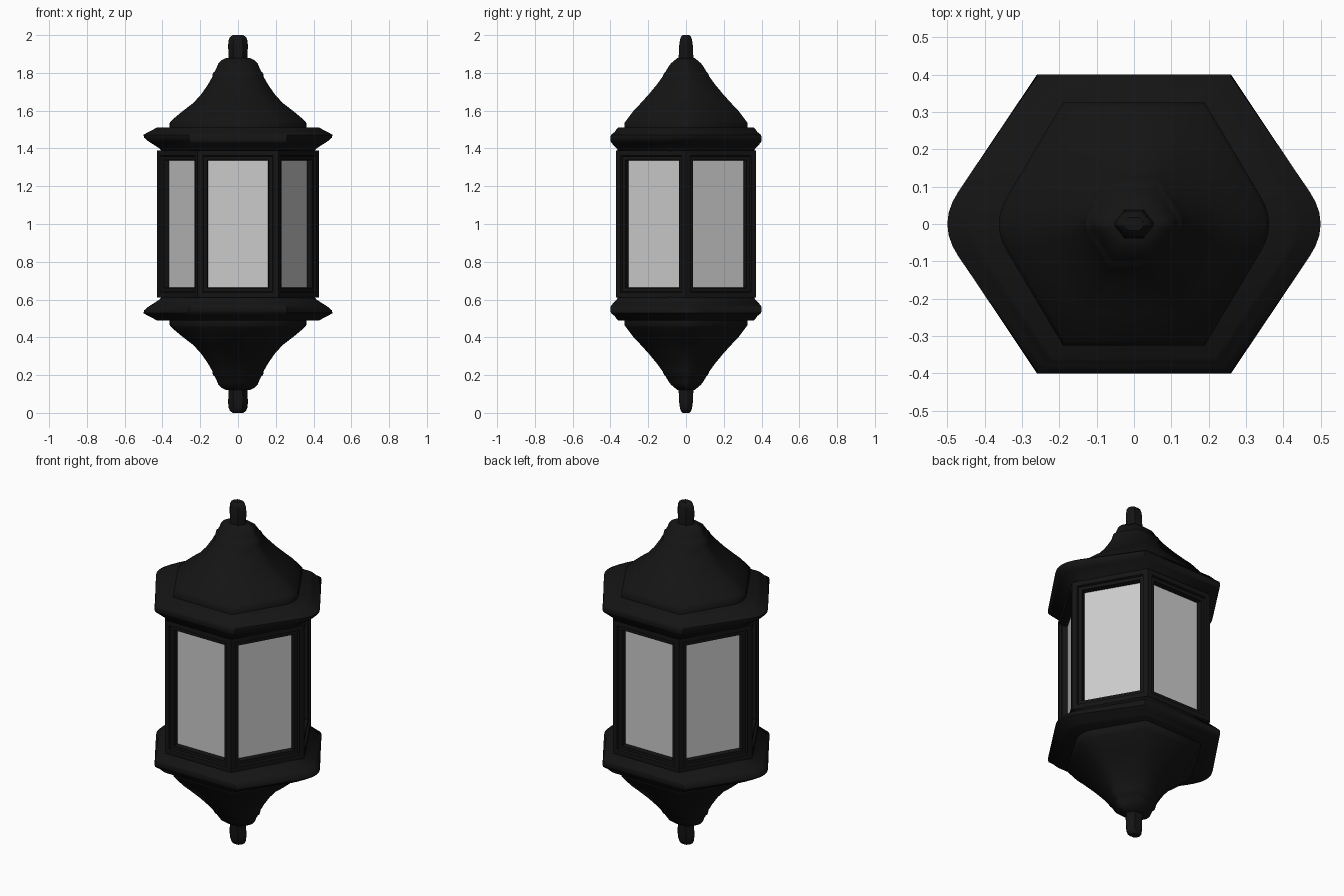
import bpy, bmesh, math
from mathutils import Vector

if "Cube" in bpy.data.objects:
    bpy.data.objects.remove(bpy.data.objects["Cube"])

black = bpy.data.materials.new("black_metal")
black.diffuse_color = (0.007, 0.007, 0.007, 1)
black.use_nodes = True
black.node_tree.nodes["Principled BSDF"].inputs["Base Color"].default_value = black.diffuse_color


def add_object(bm, name, mat=None, angle=40):
    bmesh.ops.recalc_face_normals(bm, faces=bm.faces[:])
    me = bpy.data.meshes.new(name)
    bm.to_mesh(me)
    bm.free()
    ob = bpy.data.objects.new(name, me)
    bpy.context.collection.objects.link(ob)
    if mat:
        me.materials.append(mat)
    bpy.ops.object.select_all(action='DESELECT')
    ob.select_set(True)
    bpy.context.view_layer.objects.active = ob
    bpy.ops.object.shade_smooth_by_angle(angle=math.radians(angle))
    return ob


def hex_ring(a, rx, cx, z, f=0.22):
    """Hexagon with flats at y=+-a, sharp corners at +-cx, rounded tips at +-rx."""
    s = (rx - cx * f / 2) / (1 - f / 2)
    b = Vector((s - (s - cx) * f, -a * f))
    e, tip = Vector((b.x, -b.y)), Vector((s, 0))
    half = [Vector((cx, -a))]
    for i in range(7):
        t = i / 6
        half.append(b * (1 - t) ** 2 + tip * 2 * t * (1 - t) + e * t * t)
    half.append(Vector((cx, a)))
    pts = half + [-p for p in half]
    return [(p.x, p.y, z) for p in pts]


def loft(name, rows, flip, angle=40):
    bm = bmesh.new()
    rings = []
    for z, a, rx, cx in rows:
        zz = 2 - z if flip else z
        rings.append([bm.verts.new(p) for p in hex_ring(a, rx, cx, zz)])
    n = len(rings[0])
    for r0, r1 in zip(rings, rings[1:]):
        for i in range(n):
            j = (i + 1) % n
            bm.faces.new((r0[i], r0[j], r1[j], r1[i]))
    bm.faces.new(rings[0])
    bm.faces.new(rings[-1])
    return add_object(bm, name, black, angle)


# Profiles: height, flat distance in y, tip distance in x, front corner x
flange = [(1.375, .352, .40, .205), (1.398, .366, .413, .213), (1.43, .395, .462, .248),
          (1.44, .40, .478, .258), (1.458, .40, .498, .26), (1.472, .397, .50, .258),
          (1.487, .378, .475, .243), (1.502, .368, .445, .225), (1.51, .360, .43, .215)]
roof = [(1.505, .325, .362, .19), (1.535, .325, .362, .19), (1.55, .315, .35, .183),
        (1.60, .277, .29, .163), (1.64, .239, .237, .141), (1.69, .194, .192, .113),
        (1.74, .153, .158, .09), (1.78, .124, .135, .073), (1.80, .115, .133, .068),
        (1.807, .107, .123, .062), (1.83, .095, .112, .055), (1.85, .080, .104, .049),
        (1.865, .062, .090, .040), (1.878, .046, .066, .030)]
finial = [(1.87, .040, .05, .025), (1.90, .038, .049, .025), (1.94, .037, .053, .026),
          (1.975, .032, .049, .023), (1.99, .027, .042, .02), (2.0, .018, .028, .014)]

# The lower half repeats the upper half upside down
for flip, tag in ((False, "upper"), (True, "lower")):
    loft(tag + "_flange", flange, flip)
    loft(tag + "_roof", roof, flip, 60)
    loft(tag + "_finial", finial, flip)

# Window cage: hexagonal tube with stepped openings
R = 0.428
bm = bmesh.new()
rings = [[bm.verts.new((R * math.cos(k * math.pi / 3), R * math.sin(k * math.pi / 3), z))
          for k in range(6)] for z in (0.61, 1.39)]
sides = [bm.faces.new((rings[0][k], rings[0][(k + 1) % 6], rings[1][(k + 1) % 6], rings[1][k]))
         for k in range(6)]
bm.normal_update()
for thick, depth in ((.028, 0), (.004, -.012), (.019, 0), (.003, -.029)):
    bmesh.ops.inset_individual(bm, faces=sides, thickness=thick, depth=depth,
                               use_even_offset=True)
    bm.normal_update()
glass = [[v.co.copy() for v in f.verts] for f in sides]
bmesh.ops.delete(bm, geom=sides, context='FACES_ONLY')
add_object(bm, "window_cage", black)

# Glass panes set in the openings
bm = bmesh.new()
for quad in glass:
    bm.faces.new([bm.verts.new(p) for p in quad])
add_object(bm, "glass_panes")
